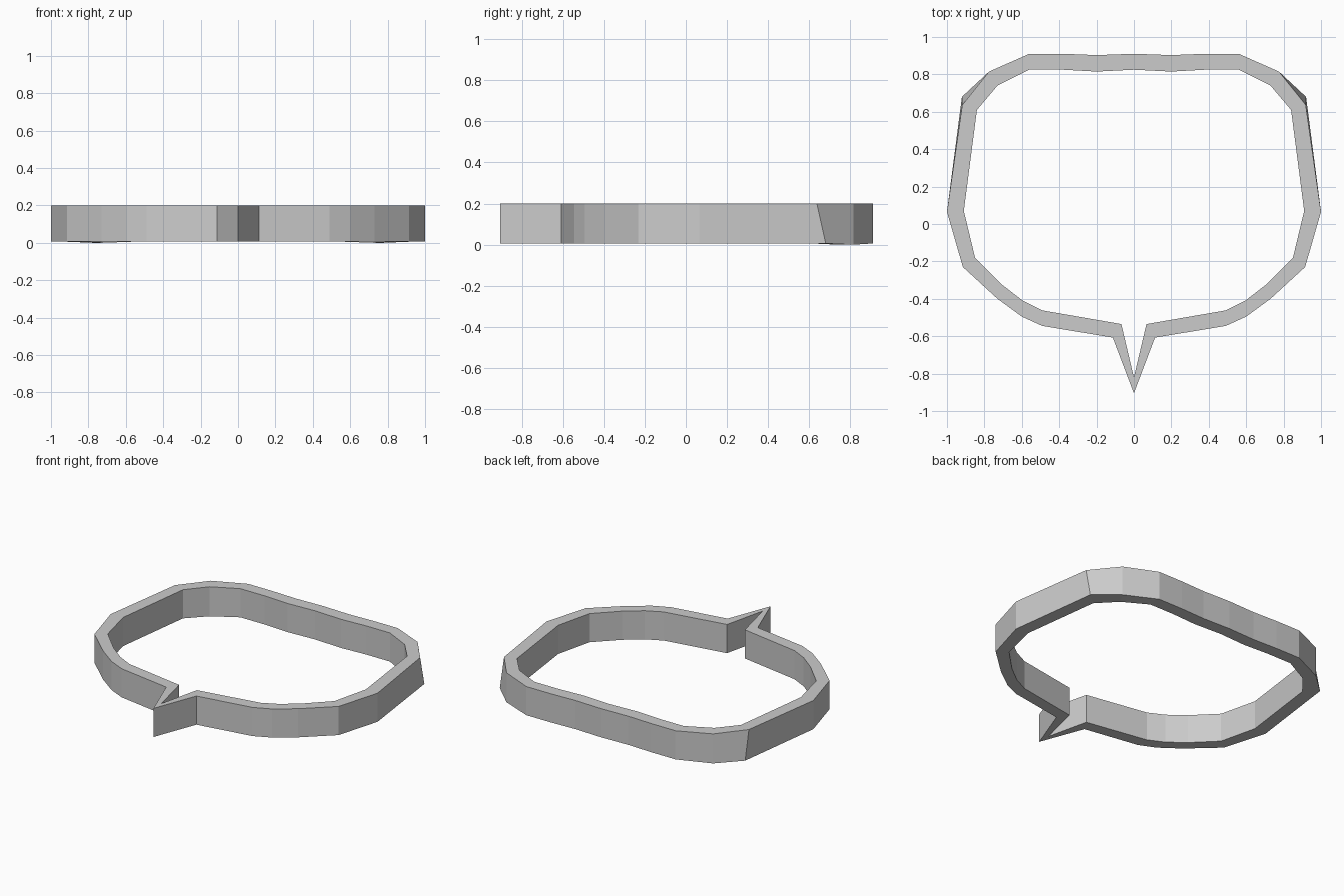
import bpy, bmesh

if "Cube" in bpy.data.objects:
    bpy.data.objects.remove(bpy.data.objects["Cube"])

# Right half of the outline, from the pointed tail round to the back centre
outer = [(0, -.905), (.113, -.607), (.49, -.545), (.6, -.495), (.73, -.4),
         (.915, -.23), (1, .065), (.92, .68), (.775, .815), (.56, .91),
         (.38, .91), (.2, .903), (0, .91)]
inner = [(0, -.82), (.067, -.535), (.49, -.462), (.595, -.41), (.705, -.325),
         (.85, -.18), (.91, .07), (.84, .61), (.73, .74), (.56, .825),
         (.38, .825), (.2, .815), (0, .825)]
CORNER = 7  # the back corners lean inward toward the top


def mirrored(points):
    return points + [(-x, y) for x, y in reversed(points[1:-1])]


def loop(bm, points, heights):
    return [bm.verts.new((x, y, z)) for (x, y), z in zip(mirrored(points), mirrored_heights(heights))]


def mirrored_heights(h):
    return h + h[-2:0:-1]


# Speech bubble frame: four loops bridged into a closed band
bm = bmesh.new()
top_outer = list(outer)
top_outer[CORNER] = (.918, .637)
low = [.006] * len(outer)
low[8] = 0
high = [.2] * len(outer)
loops = [loop(bm, outer, low), loop(bm, top_outer, high),
         loop(bm, inner, high), loop(bm, inner, low)]
n = len(loops[0])
for a, b in zip(loops, loops[1:] + loops[:1]):
    for i in range(n):
        j = (i + 1) % n
        bm.faces.new((a[i], a[j], b[j], b[i]))
bmesh.ops.recalc_face_normals(bm, faces=bm.faces)
mesh = bpy.data.meshes.new("speech_bubble_frame")
bm.to_mesh(mesh)
bm.free()
frame = bpy.data.objects.new("speech_bubble_frame", mesh)
bpy.context.collection.objects.link(frame)
